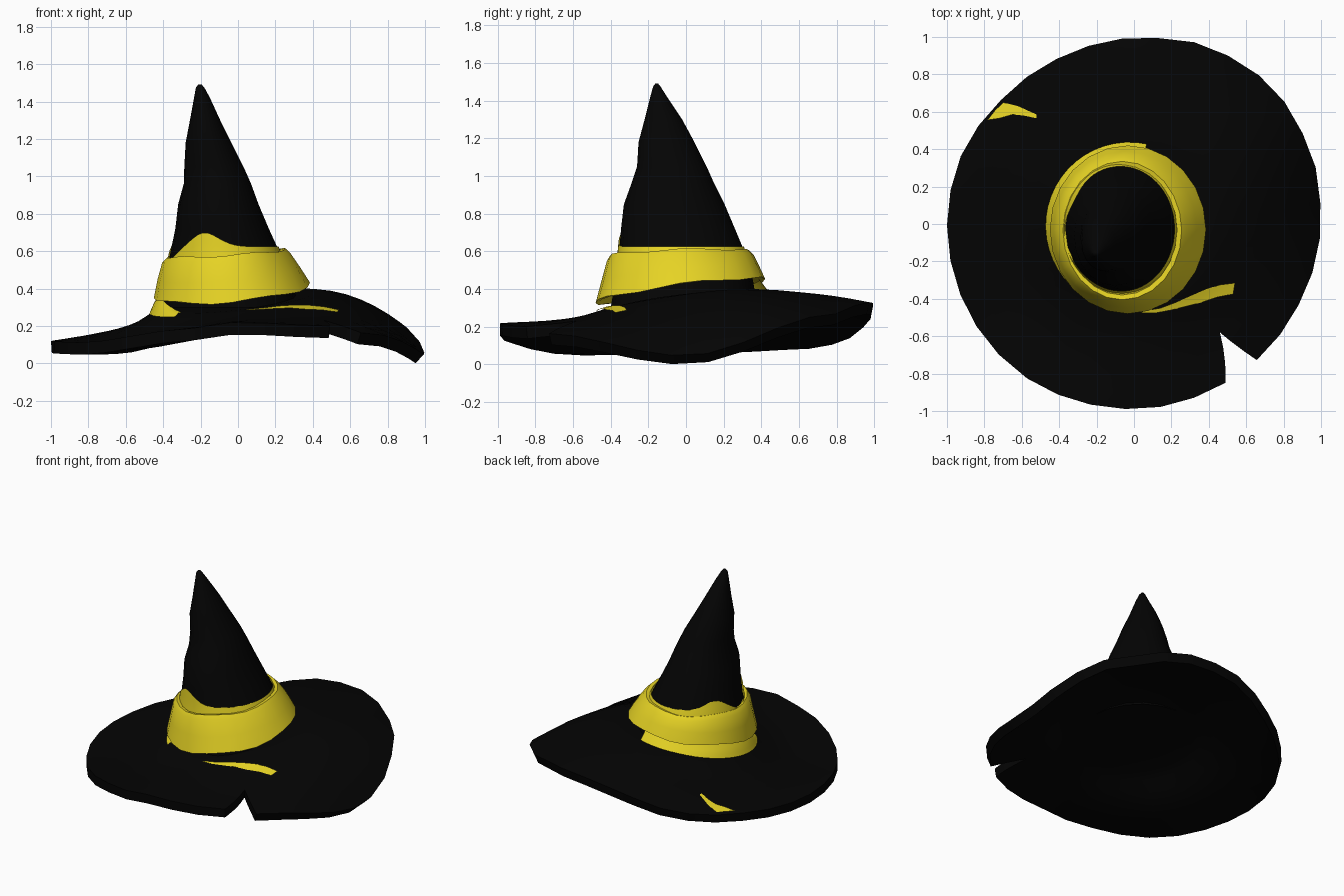
import bpy, bmesh, math

if "Cube" in bpy.data.objects:
    bpy.data.objects.remove(bpy.data.objects["Cube"])

def material(name, rgb):
    m = bpy.data.materials.new(name)
    m.diffuse_color = (*rgb, 1)
    m.use_nodes = True
    m.node_tree.nodes["Principled BSDF"].inputs["Base Color"].default_value = m.diffuse_color
    return m

BLACK = material("black felt", (0.0012, 0.0012, 0.0012))
YELLOW = material("yellow cloth", (0.79, 0.65, 0.018))

def finish(name, verts, faces, mat, thickness=0.0, angle=40):
    me = bpy.data.meshes.new(name)
    me.from_pydata(verts, [], faces)
    bm = bmesh.new()
    bm.from_mesh(me)
    bmesh.ops.remove_doubles(bm, verts=bm.verts, dist=1e-5)
    bmesh.ops.dissolve_degenerate(bm, edges=bm.edges, dist=1e-5)
    bmesh.ops.recalc_face_normals(bm, faces=bm.faces)
    if thickness and sum(f.normal.z for f in bm.faces) < 0:
        bmesh.ops.reverse_faces(bm, faces=bm.faces)
    bm.to_mesh(me)
    bm.free()
    me.materials.append(mat)
    ob = bpy.data.objects.new(name, me)
    bpy.context.collection.objects.link(ob)
    bpy.ops.object.select_all(action='DESELECT')
    ob.select_set(True)
    bpy.context.view_layer.objects.active = ob
    if thickness:
        mod = ob.modifiers.new("thickness", 'SOLIDIFY')
        mod.thickness = thickness
        mod.offset = -1
        bpy.ops.object.modifier_apply(modifier=mod.name)
    bpy.ops.object.shade_smooth_by_angle(angle=math.radians(angle))
    return ob

def grid_faces(rows, cols, closed=False):
    out = []
    for i in range(rows - 1):
        for j in range(cols if closed else cols - 1):
            k = (j + 1) % cols
            out.append((i * cols + j, i * cols + k, (i + 1) * cols + k, (i + 1) * cols + j))
    return out

# Brim surface: tilted crown seat falling to a wavy, slightly off-round rim
RIM = [(0, .045), (45, .26), (68, .33), (88, .325), (100, .275), (113, .20), (135, .145),
       (180, .12), (218, .112), (235, .145), (250, .18), (270, .22), (300, .20), (315, .16),
       (360, .045)]
RADIUS = [(0, .998), (22, 1.02), (45, 1.04), (65, 1.03), (90, .995), (115, .975), (135, .972),
          (160, .995), (180, 1.0), (225, 1.005), (270, .99), (300, .98), (330, .98), (360, .998)]

def lookup(table, deg):
    deg %= 360
    for (a, za), (b, zb) in zip(table, table[1:]):
        if a <= deg <= b:
            s = (deg - a) / (b - a)
            s = s * s * (3 - 2 * s)
            return za + (zb - za) * s

def brim_z(x, y):
    r, a = math.hypot(x, y), math.atan2(y, x)
    tilt = .05 * math.cos(a) + .05 * math.sin(a)
    if r < .45:
        return .33 + tilt * r / .45
    deg = math.degrees(a)
    t = min(1, (r - .45) / (lookup(RADIUS, deg) - .45))
    w = .5 + .5 * math.cos(a - math.radians(40))
    f = w * t ** 2 + (1 - w) * (1 - (1 - t) ** 3.5)
    z0 = .33 + tilt
    return z0 + (lookup(RIM, deg) - z0) * f

# Brim: polar sheet whose two ends open into the notch beyond r = 0.74
N = 33
radii = [0, .2, .4, .48, .56, .65, .74, .82, .9, .96, 1]
verts = []
for r in radii:
    s = max(0, (r - .74) / .26)
    start = -51.6 + s * 3.7
    end = 308.4 - s * 8.4
    for j in range(N):
        deg = start + (end - start) * j / (N - 1)
        a = math.radians(deg)
        rr = r * (1 + (lookup(RADIUS, deg) - 1) * s)
        x, y = rr * math.cos(a), rr * math.sin(a)
        verts.append((x, y, brim_z(x, y)))
finish("brim", verts, grid_faces(len(radii), N), BLACK, thickness=.065)

# Crown: leaning rings as (z, left, right, front, back)
CROWN = [(.30, -.42, .33, -.40, .38), (.45, -.39, .28, -.375, .355), (.60, -.36, .22, -.355, .31),
         (.72, -.335, .165, -.345, .26), (.85, -.32, .11, -.33, .205),
         (.96, -.29, .07, -.29, .15), (1.05, -.287, .03, -.26, .11),
         (1.18, -.28, -.035, -.252, .045), (1.30, -.257, -.095, -.22, -.02),
         (1.42, -.235, -.15, -.19, -.10), (1.475, -.225, -.18, -.175, -.135),
         (1.492, -.212, -.195, -.163, -.148)]

def ring_point(row, a, grow=0):
    z, l, r, f, b = row
    return ((l + r) / 2 + ((r - l) / 2 + grow) * math.cos(a),
            (f + b) / 2 + ((b - f) / 2 + grow) * math.sin(a), z)

def crown_row(z):
    for lo, hi in zip(CROWN, CROWN[1:]):
        if lo[0] <= z <= hi[0]:
            s = (z - lo[0]) / (hi[0] - lo[0])
            return [p + (q - p) * s for p, q in zip(lo, hi)]

def turns(n):
    return [2 * math.pi * j / n for j in range(n)]

C = 20
verts = [ring_point(row, a) for row in CROWN for a in turns(C)]
faces = grid_faces(len(CROWN), C, True)
faces.append(tuple(range((len(CROWN) - 1) * C, len(CROWN) * C)))
finish("crown", verts, faces, BLACK, angle=60)

# Yellow stain on the crown above the band, with an uneven upper edge
def bump(deg, centre, width):
    d = (deg - centre + 180) % 360 - 180
    return math.exp(-(d / width) ** 2)

def stain_top(a):
    d = math.degrees(a)
    return .625 + .075 * bump(d, 249, 22) - .07 * bump(d, 195, 22) + .045 * bump(d, 150, 18)

S = 60
verts = []
for i in range(5):
    for a in turns(S):
        z = .50 + (stain_top(a) - .50) * i / 4
        verts.append(ring_point(crown_row(z), a, .008))
finish("crown_stain", verts, grid_faces(5, S, True), YELLOW)

# Band: flared tilted collar; rows add tilt along x and y, and a rim wobble
BAND = [((.44, -.37, .28, -.38, .36), .035, .05, 0),
        ((.395, -.43, .36, -.46, .41), .035, .06, 0),
        ((.39, -.45, .385, -.48, .42), .035, .06, .008),
        ((.48, -.43, .335, -.45, .39), .03, .04, 0),
        ((.565, -.405, .28, -.42, .36), .02, .012, .006),
        ((.59, -.38, .255, -.405, .335), .02, .012, .006),
        ((.585, -.36, .23, -.38, .315), .02, .012, .006),
        ((.50, -.36, .24, -.36, .32), .02, .01, 0)]
B = 24
verts = []
for row, tx, ty, wob in BAND:
    for a in turns(B):
        x, y, z = ring_point(row, a)
        verts.append((x, y, z + tx * math.cos(a) + ty * math.sin(a) + wob * math.sin(5 * a + 1)))
finish("band", verts, grid_faces(len(BAND), B, True), YELLOW)

# Thin yellow patches lying on the brim, spanned between two edges
def patch(name, edge_a, edge_b, across=4, lift=0):
    verts = []
    for i in range(across + 1):
        s = i / across
        for j, ((ax, ay), (bx, by)) in enumerate(zip(edge_a, edge_b)):
            x, y = ax + (bx - ax) * s, ay + (by - ay) * s
            rise = lift * (1 - s) * min(1, 5 * (len(edge_a) - 1 - j) / len(edge_a))
            verts.append((x, y, brim_z(x, y) + .009 + rise))
    finish(name, verts, grid_faces(across + 1, len(edge_a)), YELLOW)

def arc(r, a, b, n=20):
    return [(r * math.cos(math.radians(a + (b - a) * i / n)) - .025,
             r * math.sin(math.radians(a + (b - a) * i / n)) - .01) for i in range(n + 1)]

patch("front_patch",
      [(.04, -.475), (.12, -.475), (.20, -.46), (.28, -.44), (.36, -.42), (.45, -.39), (.53, -.375)],
      [(.05, -.465), (.14, -.45), (.22, -.42), (.30, -.385), (.38, -.35), (.46, -.325), (.54, -.315)])
patch("back_left_patch",
      [(-.79, .555), (-.72, .565), (-.65, .585), (-.59, .58), (-.52, .565)],
      [(-.78, .56), (-.745, .605), (-.70, .65), (-.62, .63), (-.52, .585)])
# Yellow skirt filling the gap between band and brim at the back left
patch("band_underlay", arc(.40, 78, 226), arc(.448, 78, 226), lift=.07)
